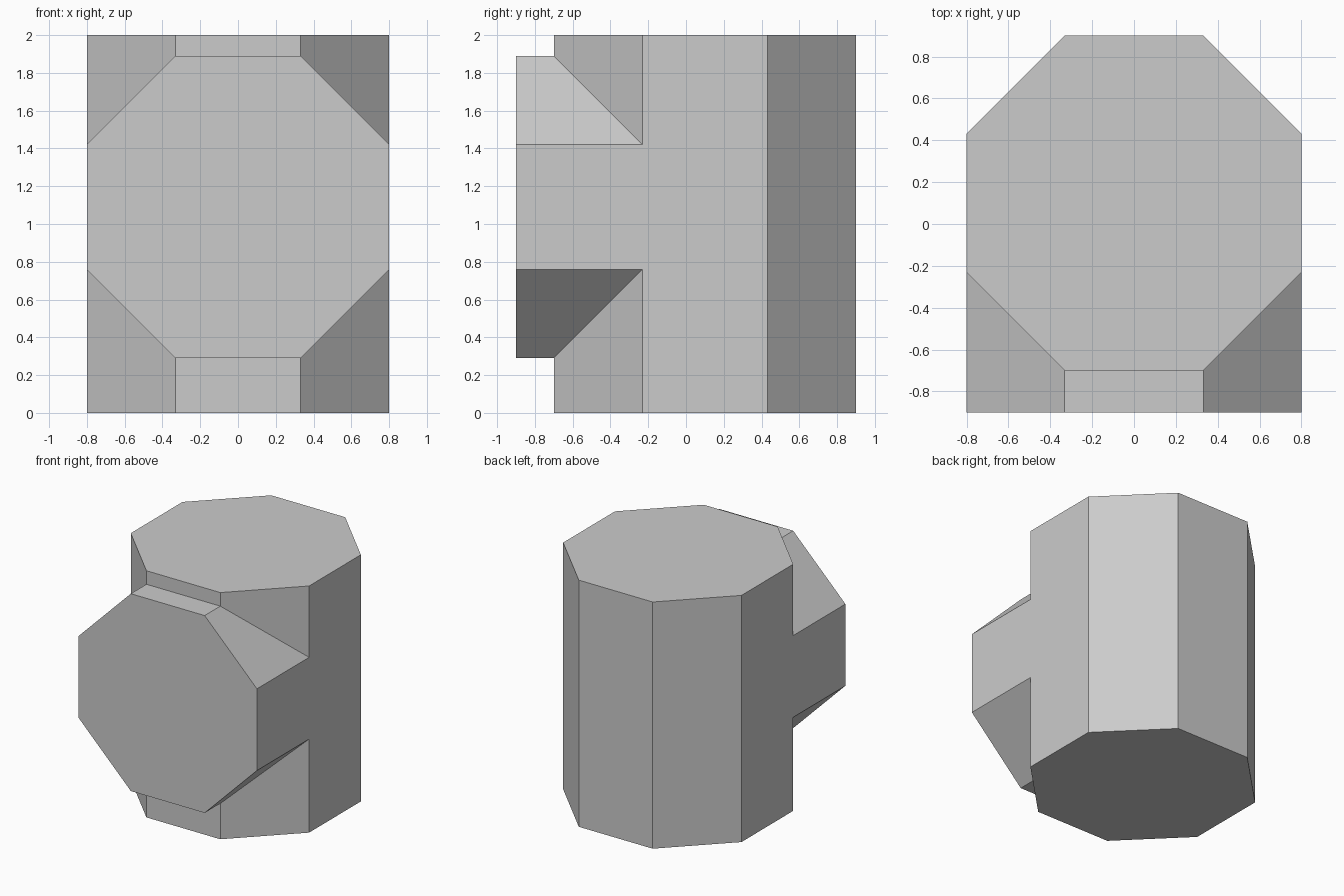
import bpy
import bmesh
from mathutils import Vector

default = bpy.data.objects.get("Cube")
if default:
    bpy.data.objects.remove(default, do_unlink=True)

# Plain grey material
grey = bpy.data.materials.new("light_grey")
grey.use_nodes = True
colour = (0.6, 0.6, 0.6, 1.0)
grey.diffuse_color = colour
grey.node_tree.nodes["Principled BSDF"].inputs["Base Color"].default_value = colour

RADIUS = 0.8                        # centre to flat side
HALF = RADIUS * (2 ** 0.5 - 1)      # half the side length
OCTAGON = [(RADIUS, -HALF), (RADIUS, HALF), (HALF, RADIUS), (-HALF, RADIUS),
           (-RADIUS, HALF), (-RADIUS, -HALF), (-HALF, -RADIUS), (HALF, -RADIUS)]


def octagonal_prism(name, place, extrusion):
    """Extrude the octagon, mapped into space by place, along extrusion."""
    bm = bmesh.new()
    base = bm.faces.new([bm.verts.new(place(u, v)) for u, v in OCTAGON])
    result = bmesh.ops.extrude_face_region(bm, geom=[base], use_keep_orig=True)
    top = [g for g in result["geom"] if isinstance(g, bmesh.types.BMVert)]
    bmesh.ops.translate(bm, verts=top, vec=Vector(extrusion))
    bmesh.ops.recalc_face_normals(bm, faces=bm.faces[:])
    mesh = bpy.data.meshes.new(name)
    bm.to_mesh(mesh)
    bm.free()
    mesh.materials.append(grey)
    obj = bpy.data.objects.new(name, mesh)
    bpy.context.collection.objects.link(obj)
    return obj


# Upright column and the branch that leaves its front
column = octagonal_prism("octagonal_tee", lambda u, v: (u, v + 0.1, 0), (0, 0, 2))
branch = octagonal_prism("branch", lambda u, v: (u, -0.9, v + 1.09), (0, 1, 0))

# Fuse the two into one solid
union = column.modifiers.new("Union", "BOOLEAN")
union.operation = "UNION"
union.solver = "EXACT"
union.object = branch
bpy.context.view_layer.objects.active = column
bpy.ops.object.modifier_apply(modifier=union.name)
bpy.data.objects.remove(branch, do_unlink=True)
